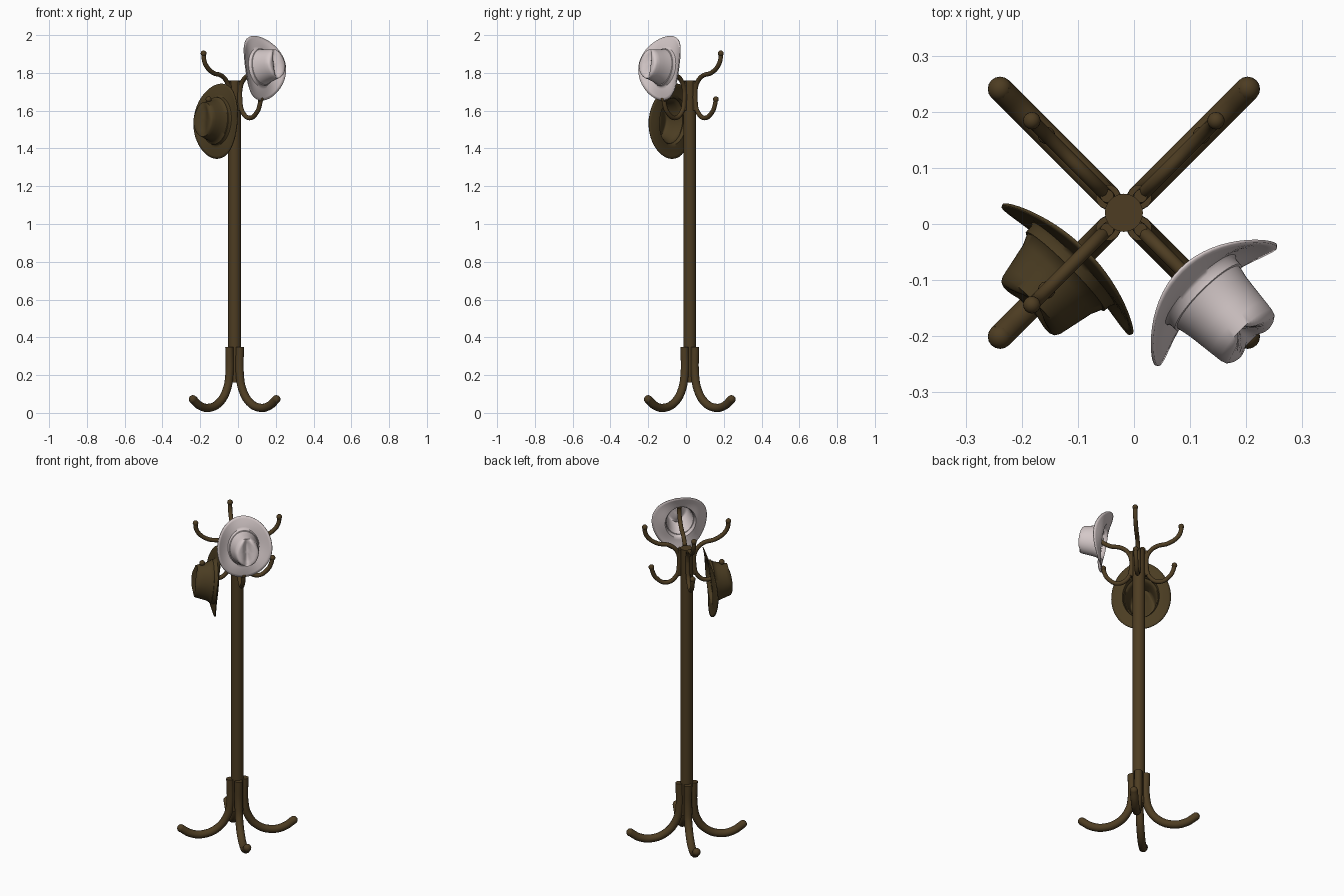
import bpy, bmesh, math
from mathutils import Vector, Matrix

if "Cube" in bpy.data.objects:
    bpy.data.objects.remove(bpy.data.objects["Cube"])

CX, CY = -0.018, 0.02   # pole axis


def material(name, rgb):
    m = bpy.data.materials.new(name)
    m.diffuse_color = (*rgb, 1)
    m.use_nodes = True
    m.node_tree.nodes["Principled BSDF"].inputs["Base Color"].default_value = m.diffuse_color
    return m


wood = material("dark wood", (0.075, 0.046, 0.016))
felt = material("brown felt", (0.07, 0.046, 0.016))
white = material("pale felt", (0.66, 0.58, 0.58))


def add_object(name, mesh, mat, matrix=Matrix()):
    ob = bpy.data.objects.new(name, mesh)
    bpy.context.collection.objects.link(ob)
    ob.matrix_world = matrix
    if not mesh.materials:
        mesh.materials.append(mat)
    return ob


def smooth(mesh, angle=40):
    for p in mesh.polygons:
        p.use_smooth = True
    mesh.set_sharp_from_angle(angle=math.radians(angle))


def tube_mesh(name, path, radius, ball):
    """Round bar along an (r, z) path with a ball at its last point."""
    cu = bpy.data.curves.new(name, 'CURVE')
    cu.dimensions = '3D'
    cu.bevel_depth, cu.bevel_resolution = radius, 4
    cu.resolution_u, cu.use_fill_caps = 6, True
    sp = cu.splines.new('BEZIER')
    sp.bezier_points.add(len(path) - 1)
    for bp, (r, z) in zip(sp.bezier_points, path):
        bp.co = (r, 0, z)
        bp.handle_left_type = bp.handle_right_type = 'AUTO'
    tmp = bpy.data.objects.new("tmp", cu)
    bpy.context.collection.objects.link(tmp)
    bpy.context.view_layer.update()
    dg = bpy.context.evaluated_depsgraph_get()
    me = bpy.data.meshes.new_from_object(tmp.evaluated_get(dg))
    bpy.data.objects.remove(tmp)
    bm = bmesh.new()
    bm.from_mesh(me)
    r, z = path[-1]
    bmesh.ops.create_uvsphere(bm, u_segments=16, v_segments=10, radius=ball,
                              matrix=Matrix.Translation((r, 0, z)))
    bm.to_mesh(me)
    bm.free()
    me.materials.clear()
    smooth(me, 50)
    return me


# Pole
bm = bmesh.new()
bmesh.ops.create_cone(bm, cap_ends=True, segments=20, radius1=0.034, radius2=0.034, depth=1.60,
                      matrix=Matrix.Translation((CX, CY, 0.96)))
me = bpy.data.meshes.new("pole")
bm.to_mesh(me)
bm.free()
smooth(me)
add_object("pole", me, wood)

# Feet, lower hooks and upper hooks, one of each on every diagonal
parts = {
    "foot": ([(0.04, 0.35), (0.04, 0.20), (0.058, 0.125), (0.11, 0.058),
              (0.19, 0.027), (0.26, 0.038), (0.312, 0.072)], 0.022, 0.022),
    "lower_hook": ([(0.042, 1.755), (0.042, 1.66), (0.058, 1.595), (0.112, 1.561),
                    (0.17, 1.595), (0.188, 1.63), (0.195, 1.66)], 0.012, 0.0155),
    "upper_hook": ([(0.042, 1.60), (0.042, 1.71), (0.06, 1.755), (0.098, 1.785),
                    (0.16, 1.80), (0.21, 1.835), (0.229, 1.87), (0.232, 1.903)], 0.012, 0.0155),
}
for name, (path, radius, ball) in parts.items():
    mesh = tube_mesh(name, path, radius, ball)
    for i in range(4):
        add_object(f"{name}_{i + 1}", mesh, wood,
                   Matrix.Translation((CX, CY, 0)) @ Matrix.Rotation(math.radians(45 + 90 * i), 4, 'Z'))


def hat(name, mat, angle, dist, height, tilt, brim, base, top, tall, side, droop, dent, dent_w, pinch):
    """Felt hat: local z is the crown axis, local y the long direction (upwards when hung)."""
    n = 56
    rows = []   # (half width, half length, height, brim share, top share)
    for f in (1, 0.8, 0.6, 0.4, 0.2, 0.06):
        rows.append((base[0] + (brim[0] - base[0]) * f, base[1] + (brim[1] - base[1]) * f, 0, f, 0))
    rows.append((base[0], base[1], 0.006, 0, 0))
    # slim hat band standing proud of the crown
    rows.append((base[0] - 0.001, base[1] - 0.001, 0.02, 0, 0))
    rows.append((base[0] - 0.005, base[1] - 0.005, 0.021, 0, 0))
    for f in (0.35, 0.55, 0.75, 0.9):
        rows.append((base[0] - 0.005 + (top[0] - base[0] + 0.005) * f,
                     base[1] - 0.005 + (top[1] - base[1] + 0.005) * f, tall * f, 0, f * f * 0.3))
    for s, h in ((0.97, 0.97), (0.88, 1), (0.72, 1), (0.54, 1), (0.36, 1), (0.18, 1)):
        rows.append((top[0] * s, top[1] * s, tall * h, 0, 1))

    def shape(a, row):
        rx, ry, z, b, t = row
        x, y = rx * math.cos(a), ry * math.sin(a)
        z += b ** 1.4 * (side * math.cos(a) ** 2 - droop * math.sin(a) ** 2)
        if t:
            # lengthwise crease, and a pinch at the upper end of the crown
            end = max(0, 1 - (y / top[1]) ** 4 * 0.6)
            z -= (dent * math.exp(-(x / dent_w) ** 2) * end) * (1 if t == 1 else 0)
            x *= 1 - pinch * t * max(0, y / top[1])
        return x, y, z

    bm = bmesh.new()
    rings = [[bm.verts.new(shape(2 * math.pi * i / n, r)) for i in range(n)] for r in rows]
    for lo, hi in zip(rings, rings[1:]):
        for i in range(n):
            j = (i + 1) % n
            bm.faces.new((lo[i], lo[j], hi[j], hi[i]))
    tip = bm.verts.new((0, 0, tall - dent))
    for i in range(n):
        bm.faces.new((rings[-1][i], rings[-1][(i + 1) % n], tip))
    me = bpy.data.meshes.new(name)
    bm.to_mesh(me)
    bm.free()
    smooth(me, 50)

    u = Vector((math.cos(angle), math.sin(angle), 0))
    up = Vector((0, 0, 1))
    z_ax = u * math.cos(tilt) + up * math.sin(tilt)
    y_ax = up * math.cos(tilt) - u * math.sin(tilt)
    x_ax = y_ax.cross(z_ax)
    m = Matrix((x_ax, y_ax, z_ax)).transposed().to_4x4()
    m.translation = Vector((CX, CY, height)) + u * dist
    ob = add_object(name, me, mat, m)
    mod = ob.modifiers.new("thickness", 'SOLIDIFY')
    mod.thickness, mod.offset = 0.005, -1
    return ob


# White hat on the front right upper hook, brown hat on the front left lower hook
hat("white_hat", white, math.radians(-45), 0.193, 1.828, math.radians(10),
    brim=(0.15, 0.174), base=(0.083, 0.1), top=(0.063, 0.076), tall=0.13,
    side=0.042, droop=0.018, dent=0.028, dent_w=0.02, pinch=0.25)
hat("brown_hat", felt, math.radians(-135), 0.128, 1.545, math.radians(5),
    brim=(0.162, 0.2), base=(0.1, 0.126), top=(0.07, 0.088), tall=0.117,
    side=0.018, droop=0.012, dent=0.022, dent_w=0.035, pinch=0.3)
